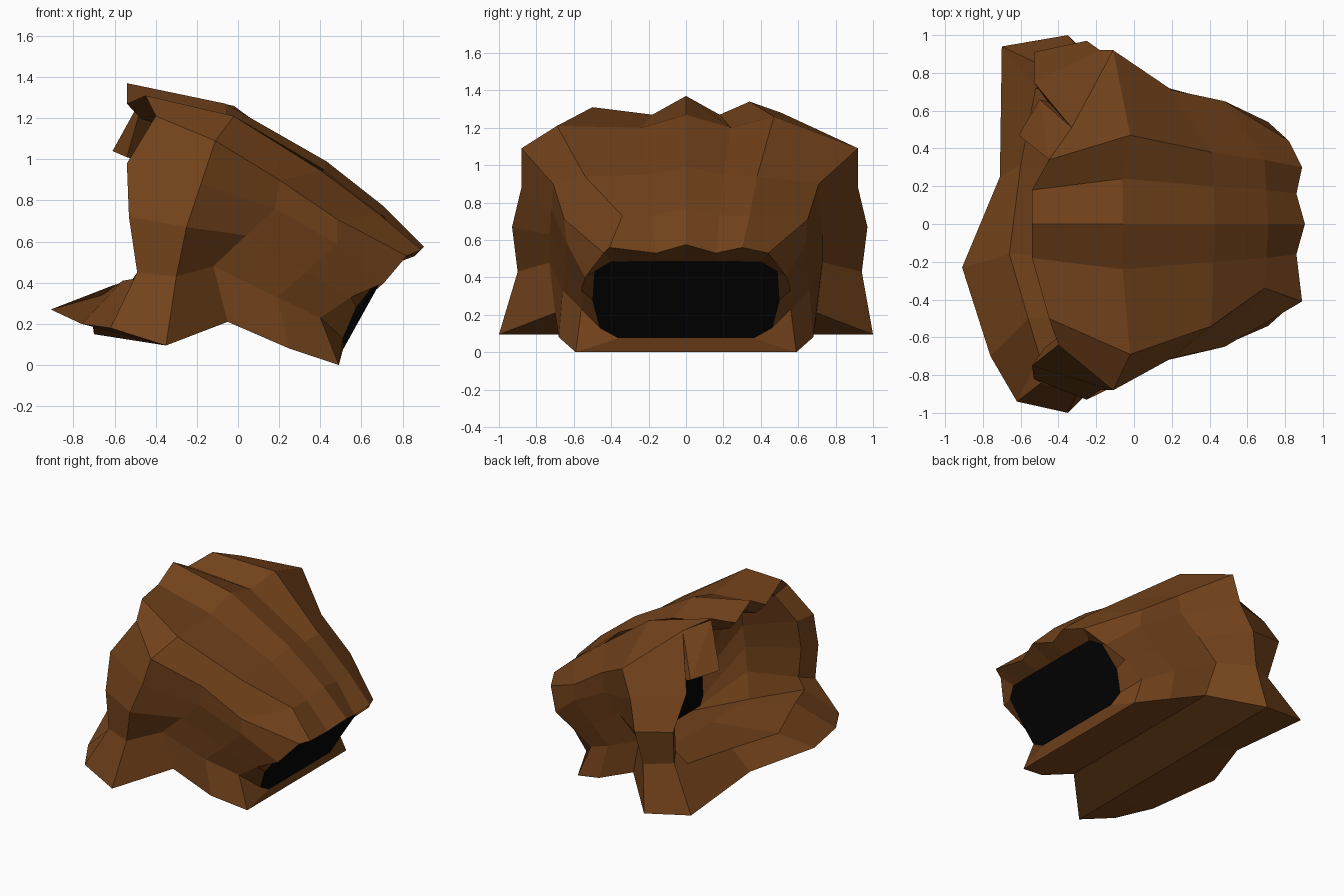
import bpy, bmesh
from mathutils import Vector as V

if "Cube" in bpy.data.objects:
    bpy.data.objects.remove(bpy.data.objects["Cube"])


def material(name, rgb):
    m = bpy.data.materials.new(name)
    m.diffuse_color = (*rgb, 1)
    m.use_nodes = True
    m.node_tree.nodes["Principled BSDF"].inputs["Base Color"].default_value = m.diffuse_color
    return m


def make(name, bm, mat):
    bmesh.ops.recalc_face_normals(bm, faces=bm.faces)
    me = bpy.data.meshes.new(name)
    bm.to_mesh(me)
    bm.free()
    me.materials.append(mat)
    ob = bpy.data.objects.new(name, me)
    bpy.context.collection.objects.link(ob)


def ring(half, bottom=None):
    """Mirror a half section (top centre to bottom corner) and close it below."""
    pos = [V(p) for p in half]
    neg = [V((p[0], -p[1], p[2])) for p in half[1:]]
    if bottom is None:
        bottom = [pos[-1].lerp(neg[-1], t) for t in (0.36, 0.6, 0.82)]
    return pos + [V(p) for p in bottom] + neg[::-1]


def loft(rings, caps=False):
    bm = bmesh.new()
    vs = [[bm.verts.new(p) for p in r] for r in rings]
    n = len(vs[0])
    for a, b in zip(vs, vs[1:]):
        for i in range(n):
            j = (i + 1) % n
            bm.faces.new((a[i], a[j], b[j], b[i]))
    if caps:
        bm.faces.new(vs[0])
        bm.faces.new(vs[-1])
    return bm


brown = material("brown", (0.17, 0.055, 0.011))
black = material("black", (0.001, 0.001, 0.001))

# Outer shell sections, from the wide rim to the narrow lip
rim = ring([(-.54, 0, 1.37), (-.54, .18, 1.27), (-.45, .34, 1.34), (-.40, .64, 1.21),
            (-.54, .75, .98), (-.53, .82, .72), (-.49, .84, .45), (-.62, .94, .18)],
           [(-.71, .25, .22), (-.91, -.23, .27), (-.76, -.70, .20)])
shoulder = ring([(-.06, 0, 1.27), (-.06, .24, 1.20), (-.02, .47, 1.26), (-.11, .88, 1.09),
                 (-.18, .88, .88), (-.25, .93, .67), (-.30, .90, .43), (-.35, 1, .095)])
waist = ring([(.43, 0, .99), (.42, .20, .95), (.41, .38, .94), (.20, .71, .90),
              (.18, .72, .76), (.04, .73, .63), (-.12, .73, .48), (-.05, .70, .21)])
neck = ring([(.71, 0, .77), (.70, .18, .73), (.69, .34, .73), (.48, .65, .71),
             (.48, .64, .59), (.33, .64, .45), (.19, .66, .33), (.25, .68, .08)])
lip = ring([(.905, 0, .575), (.86, .16, .53), (.89, .30, .56), (.82, .44, .53),
            (.71, .54, .40), (.55, .56, .33), (.40, .56, .23), (.49, .59, 0)])

# Uneven ridges: the left one sits further out, the right rim dips and widens
shoulder[-2].y, shoulder[-2].z = -.69, 1.21
waist[-2].y = -.54
lip[-2].y = -.41
rim[-2].y, rim[-2].z = -.50, 1.31
rim[3] = V((-.33, .51, 1.28))
rim[4] = V((-.53, .75, .95))
rim[5].y = .91
rim[7] = V((-.70, .94, .15))
for i in (3, 4, 5, 6):
    shoulder[i].y += .04

# Plug section fills the narrow opening
yz = [(0, .485), (.16, .485), (.30, .485), (.40, .485),
      (.49, .43), (.50, .28), (.46, .13), (.36, .075)]
front = ring([(.51 + max(0, z - .2) * .8, y, z) for y, z in yz])
back = ring([(.18, y * .92, max(z, .22)) for y, z in yz])

# Inner cavity: a folded edge with a raised floor sill, then a thin-walled hollow
core = V((0, 0, .70))
fold = [p.lerp(core, .13) for p in rim]
fold[7:12] = [V(p) for p in [(-.52, .72, .41), (-.60, .31, .39), (-.66, -.16, .34),
                             (-.56, -.50, .41), (-.50, -.70, .42)]]
cavity = [V((p.x * .3, max(-.6, min(.6, p.y * .75)), max(.28, .65 + (p.z - .65) * .75)))
          for p in shoulder]
make("shell", loft([back, cavity, fold, rim, shoulder, waist, neck, lip, front]), brown)
make("opening_plug", loft([back, front], caps=True), black)

# Flap hanging from the dip in the rim, a thin folded panel
top = [V((-.45, .34, 1.33)), V((-.33, .51, 1.28))]
low = [V((-.50, .66, 1.01)), V((-.61, .47, 1.04))]
bm = bmesh.new()
for p in top + low + [q + V((.07, -.02, -.03)) for q in low]:
    bm.verts.new(p)
bmesh.ops.convex_hull(bm, input=bm.verts)
make("rim_flap", bm, brown)
